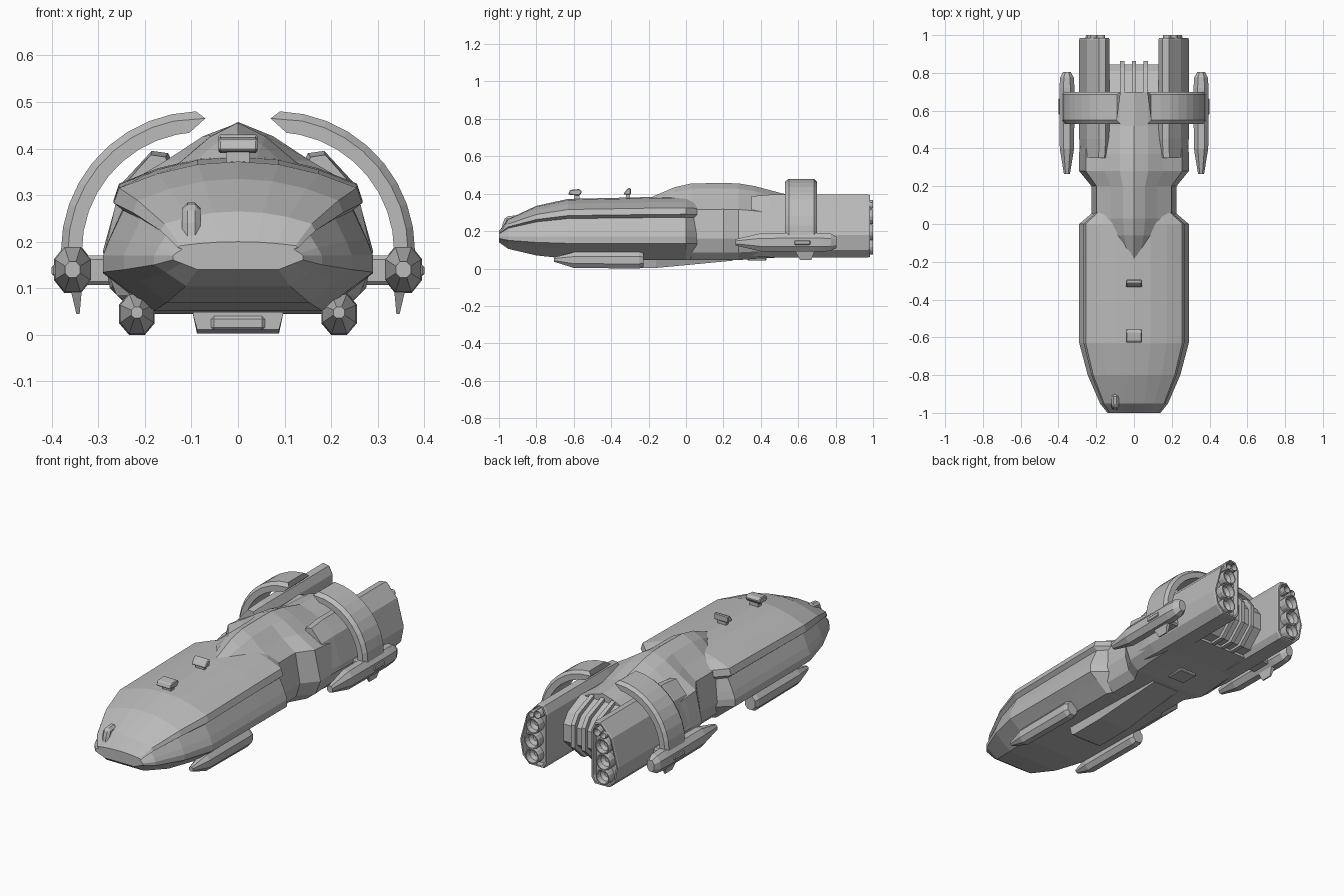
import bpy, bmesh, math

cube = bpy.data.objects.get("Cube")
if cube:
    bpy.data.objects.remove(cube)

grey = bpy.data.materials.new("hull_grey")
grey.use_nodes = True
grey.diffuse_color = (0.5, 0.5, 0.5, 1)
grey.node_tree.nodes["Principled BSDF"].inputs["Base Color"].default_value = (0.5, 0.5, 0.5, 1)


def loft(name, rings, mirror=False, bevel=0):
    """Skin a row of equal closed rings and cap both ends."""
    bm = bmesh.new()
    rows = [[bm.verts.new(p) for p in ring] for ring in rings]
    n = len(rows[0])
    for a, b in zip(rows, rows[1:]):
        for i in range(n):
            j = (i + 1) % n
            bm.faces.new((a[i], a[j], b[j], b[i]))
    bm.faces.new(rows[0])
    bm.faces.new(rows[-1][::-1])
    bmesh.ops.recalc_face_normals(bm, faces=bm.faces)
    mesh = bpy.data.meshes.new(name)
    bm.to_mesh(mesh)
    bm.free()
    mesh.materials.append(grey)
    obj = bpy.data.objects.new(name, mesh)
    bpy.context.collection.objects.link(obj)
    if bevel:
        mod = obj.modifiers.new("bevel", 'BEVEL')
        mod.width, mod.segments = bevel, 1
    if mirror:
        obj.modifiers.new("mirror", 'MIRROR')
    return obj


def prism(name, profile, x0, x1, **kw):
    """Extrude a (y, z) profile along x."""
    return loft(name, [[(x, y, z) for y, z in profile] for x in (x0, x1)], **kw)


def box(name, x0, x1, y0, y1, z0, z1, **kw):
    return prism(name, [(y0, z0), (y1, z0), (y1, z1), (y0, z1)], x0, x1, **kw)


def symmetric(half, y):
    """Full ring from a half section that starts and ends on the centre line."""
    return [(x, y, z) for x, z in half] + [(-x, y, z) for x, z in half[-2:0:-1]]


def octagon(cx, cz, hx, hz, y):
    k = 0.45
    corners = [(1, -k), (1, k), (k, 1), (-k, 1), (-1, k), (-1, -k), (-k, -1), (k, -1)]
    return [(cx + a * hx, y, cz + b * hz) for a, b in corners]


def disc(cx, cz, r, y, n=14):
    return [(cx + r * math.cos(math.tau * i / n), y, cz + r * math.sin(math.tau * i / n))
            for i in range(n)]


# Front hull: one section with a side groove, scaled along the length
RIDGE = 0.17
section = [(0, 1), (.3, .97), (.6, .87), (.88, .72), (.92, .56), (.85, .48),
           (.95, .18), (1, 0), (1, -.3), (.86, -.55), (.62, -1), (0, -1)]


def hull_ring(y, w, top, bottom):
    half = [(x * w, RIDGE + h * ((top - RIDGE) if h > 0 else (RIDGE - bottom)))
            for x, h in section]
    return symmetric(half, y)


loft("front_hull", [hull_ring(*s) for s in (
    (-1, .14, .2, .14), (-.95, .18, .265, .105), (-.8, .245, .335, .07),
    (-.63, .29, .372, .052), (-.2, .29, .382, .045), (0, .29, .385, .045),
    (.06, .22, .38, .05))])

# Middle body with narrow neck, widening to the rear
middle = [(0, 1), (.26, .93), (.54, .8), (.88, .66), (1, .28), (.9, .1), (.72, 0), (0, 0)]


def body_ring(y, w, top, bottom):
    return symmetric([(x * w, bottom + h * (top - bottom)) for x, h in middle], y)


loft("middle_body", [body_ring(*s) for s in (
    (-.2, .1, .375, .06), (-.06, .2, .435, .05), (.03, .225, .455, .045),
    (.2, .225, .457, .045), (.28, .29, .455, .045), (.37, .29, .44, .052),
    (.52, .288, .4, .06), (.7, .285, .39, .065))])

# Engine pods with a recessed rear
pod = [(.13, .35), (.15, .39), (.185, .395), (.25, .325), (.29, .18),
       (.275, .1), (.235, .06), (.15, .06), (.13, .09)]


def pod_ring(y, s=1.0):
    return [(.208 + (x - .208) * s, y, .225 + (z - .225) * (1 - (1 - s) * .5)) for x, z in pod]


loft("engine_pod", [pod_ring(.35, .9), pod_ring(.45), pod_ring(.975), pod_ring(.985, .96),
                    pod_ring(.985, .86), pod_ring(.955, .84)], mirror=True)

# Nozzles: three large bowls and two small ones in each pod
for i, (x, z, r) in enumerate([(.208, .115, .042), (.212, .195, .044), (.205, .277, .042),
                               (.175, .345, .022), (.212, .337, .018)]):
    loft("nozzle_%d" % (i + 1), [disc(x, z, r * k, y) for k, y in (
        (.95, .95), (1, .99), (.95, 1), (.82, 1), (.7, .975), (.3, .962))], mirror=True)

# Rear block between the pods and its wrapping fins
tail = [(.5, .34), (.7, .35), (.81, .3), (.845, .25), (.845, .16), (.76, .08), (.5, .075)]
prism("rear_block", tail, -.135, .135)
fin = [(y + (.018 if y > .75 else 0), z + (.018 if z > .2 else -.012)) for y, z in tail]
for name, x in (("right", -.062), ("centre", 0), ("left", .062)):
    prism(name + "_rear_fin", fin, x - .011, x + .011)

# Curved arms arching over the rear
arm = [(.3, .55), (.3, .685), (.285, .7), (.255, .7), (.255, .53), (.285, .53)]
steps = 9
rings = []
for i in range(steps + 1):
    ring = []
    for r, y in arm:
        a = math.radians(88 * i / steps)
        if i == steps:
            a += {.3: 0, .285: .07, .255: -.06}[r]
        ring.append((.08 + r * math.cos(a), y, .18 + r * math.sin(a)))
    rings.append(ring)
loft("curved_arm", rings, mirror=True)

# Side pods, their struts, caps and lower fins
loft("side_pod", [octagon(.355, .14, *s) for s in (
    (.016, .017, .265), (.038, .048, .4), (.04, .05, .72), (.036, .046, .775),
    (.02, .03, .805))], mirror=True)
box("side_strut", .26, .33, .56, .68, .107, .17, mirror=True, bevel=.008)
box("side_cap", .385, .4, .58, .665, .127, .15, mirror=True, bevel=.004)
loft("side_fin", [
    [(.335, .58, .1), (.36, .58, .1), (.36, .69, .1), (.335, .69, .1)],
    [(.34, .61, .045), (.347, .61, .045), (.347, .67, .045), (.34, .67, .045)]], mirror=True)

# Belly pods, keel and hatch
loft("belly_pod", [octagon(.217, *s) for s in (
    (.048, .012, .012, -.705), (.045, .036, .042, -.6), (.045, .038, .045, -.25),
    (.045, .03, .036, -.228))], mirror=True)
loft("keel", [
    [(x * s, y, z) for x, z in ((.097, .06), (.097, .045), (.088, low), (-.088, low),
                                (-.097, .045), (-.097, .06))]
    for y, s, low in ((-.39, 1, .012), (-.37, 1, .003), (-.16, 1, .003), (.25, .85, .042))])
box("keel_panel", -.058, .058, -.396, -.38, .01, .04, bevel=.006)
box("belly_hatch", -.05, .05, .33, .43, .042, .06, bevel=.004)

# Roof sensors and nose probe
prism("front_sensor", [(-.63, .395), (-.62, .42), (-.57, .425), (-.555, .41), (-.57, .39)],
      -.042, .042, bevel=.004)
box("front_sensor_post", -.025, .025, -.6, -.57, .36, .4)
prism("rear_sensor", [(-.335, .395), (-.33, .405), (-.31, .43), (-.295, .43), (-.295, .395)],
      -.042, .042, bevel=.004)
box("rear_sensor_post", -.025, .025, -.32, -.3, .37, .4)
prism("nose_probe", [(-.99, .18), (-.98, .24), (-.965, .278), (-.9, .285), (-.9, .2)],
      -.12, -.08, bevel=.012)
